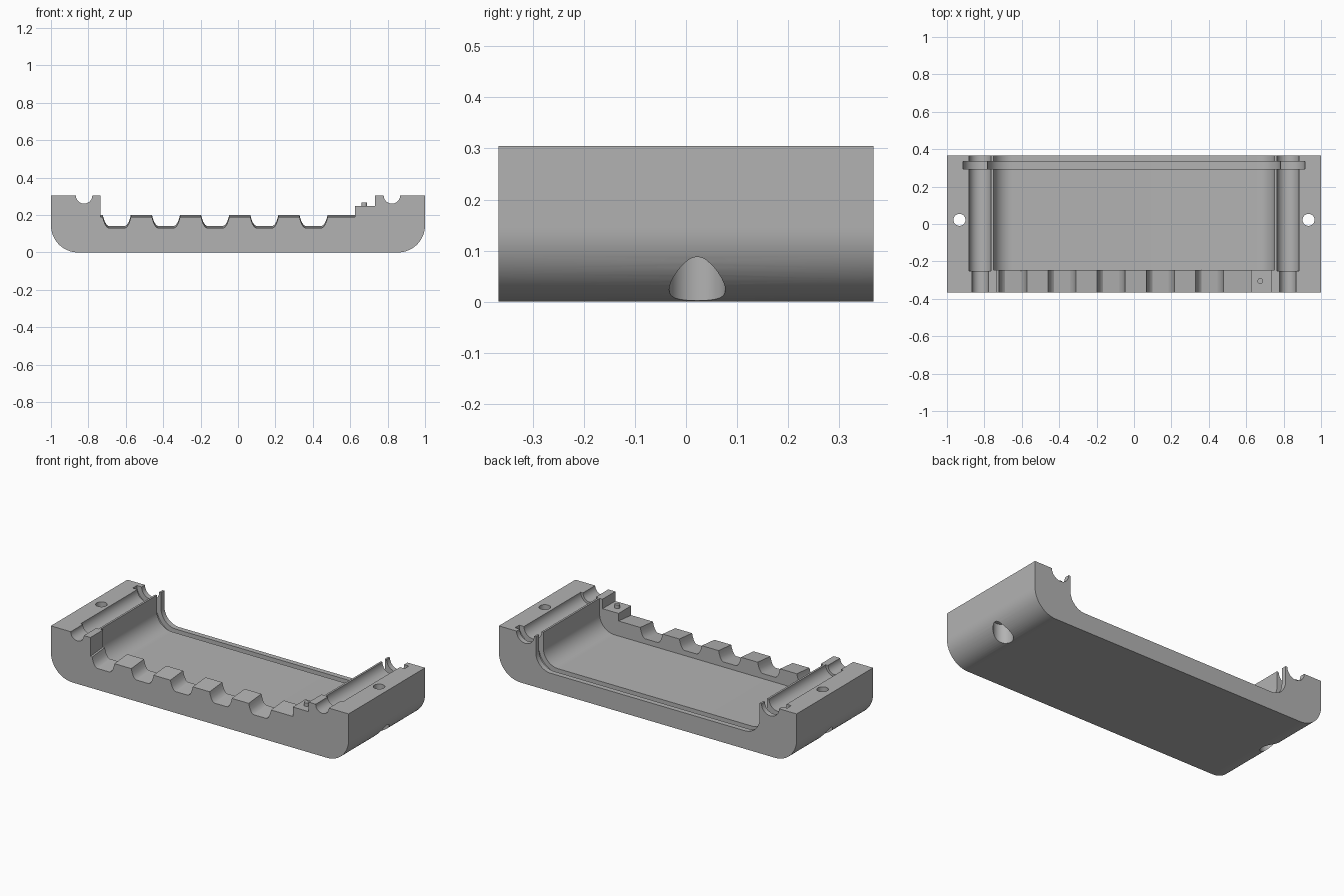
import bpy, bmesh, math

if "Cube" in bpy.data.objects:
    bpy.data.objects.remove(bpy.data.objects["Cube"])

grey = bpy.data.materials.new("grey plastic")
grey.diffuse_color = (0.45, 0.45, 0.45, 1)
grey.use_nodes = True
grey.node_tree.nodes["Principled BSDF"].inputs["Base Color"].default_value = grey.diffuse_color


def make(name, bm):
    bmesh.ops.recalc_face_normals(bm, faces=bm.faces)
    me = bpy.data.meshes.new(name)
    bm.to_mesh(me)
    bm.free()
    me.materials.append(grey)
    ob = bpy.data.objects.new(name, me)
    bpy.context.collection.objects.link(ob)
    return ob


def extrude_y(name, pts, y0, y1, rise=0.0):
    """Extrude an (x, z) profile from y0 to y1, lifting the far end by rise."""
    bm = bmesh.new()
    a = [bm.verts.new((x, y0, z - rise / 2)) for x, z in pts]
    b = [bm.verts.new((x, y1, z + rise / 2)) for x, z in pts]
    n = len(pts)
    bm.faces.new(a)
    bm.faces.new(b[::-1])
    for i in range(n):
        bm.faces.new((a[i], a[(i + 1) % n], b[(i + 1) % n], b[i]))
    return make(name, bm)


def arc(cx, cz, r, a0, a1, n=16):
    return [(cx + r * math.cos(math.radians(a0 + (a1 - a0) * i / n)),
             cz + r * math.sin(math.radians(a0 + (a1 - a0) * i / n)))
            for i in range(n + 1)]


def tub(w, z0, z1, r):
    """U profile: flat top, two rounded bottom corners."""
    return ([(-w, z1)] + arc(-w + r, z0 + r, r, 180, 270)
            + arc(w - r, z0 + r, r, 270, 360) + [(w, z1)])


def rod(name, x, r, y0, y1):
    return extrude_y(name, arc(x, 0.305, r, 0, 360, 48)[:-1], y0, y1)


def post(name, x, y, r, z0, z1):
    bm = bmesh.new()
    bmesh.ops.create_cone(bm, cap_ends=True, segments=48, radius1=r, radius2=r, depth=z1 - z0)
    bmesh.ops.translate(bm, verts=bm.verts, vec=(x, y, (z0 + z1) / 2))
    return make(name, bm)


# Block with rounded lower long edges
tray = extrude_y("tray", tub(1.0, 0.0, 0.305, 0.145), -0.367, 0.367)

# Cavity open at the back, and the panel slot around it
cutters = [extrude_y("cavity_cut", tub(0.752, 0.11, 0.5, 0.10), -0.245, 0.5),
           extrude_y("slot_cut", tub(0.782, 0.08, 0.5, 0.13), 0.295, 0.335)]

# Scalloped front wall: five cable notches
edge = [(-0.735, 0.5), (-0.735, 0.195)]
for i in range(5):
    c = -0.648 + 0.263 * i
    half = [(0.075, 0.195), (0.071, 0.178), (0.064, 0.158), (0.054, 0.142), (0.043, 0.135)]
    edge += [(c - dx, z) for dx, z in half] + [(c + dx, z) for dx, z in half[::-1]]
edge += [(0.625, 0.195), (0.625, 0.5)]
cutters.append(extrude_y("notch_cut", edge, -0.42, -0.20, 0.02))
cutters.append(extrude_y("step_cut", [(0.6, 0.247), (0.732, 0.247), (0.732, 0.45), (0.6, 0.45)],
                         -0.45, -0.19))

# Rod channels and screw holes at both ends
for s in (-1, 1):
    cutters += [rod("channel_cut", s * 0.823, 0.059, -0.25, 0.5),
                rod("channel_mouth_cut", s * 0.823, 0.044, -0.5, -0.2),
                rod("channel_slot_cut", s * 0.823, 0.091, 0.295, 0.335),
                post("screw_hole_cut", s * 0.933, 0.022, 0.032, -0.1, 0.5),
                post("screw_head_cut", s * 0.933, 0.022, 0.055, -0.1, 0.12)]

for c in cutters:
    c.hide_render = True
    m = tray.modifiers.new(c.name, 'BOOLEAN')
    m.operation = 'DIFFERENCE'
    m.solver = 'EXACT'
    m.object = c

# Bake the cuts and drop the cutters
deps = bpy.context.evaluated_depsgraph_get()
baked = bpy.data.meshes.new_from_object(tray.evaluated_get(deps))
tray.modifiers.clear()
tray.data = baked
for c in cutters:
    bpy.data.objects.remove(c)

# Locating peg on the step
peg = post("locating_peg", 0.675, -0.305, 0.015, 0.24, 0.268)

for ob in (tray, peg):
    bpy.ops.object.select_all(action='DESELECT')
    ob.select_set(True)
    bpy.context.view_layer.objects.active = ob
    bpy.ops.object.shade_smooth_by_angle(angle=math.radians(30))
